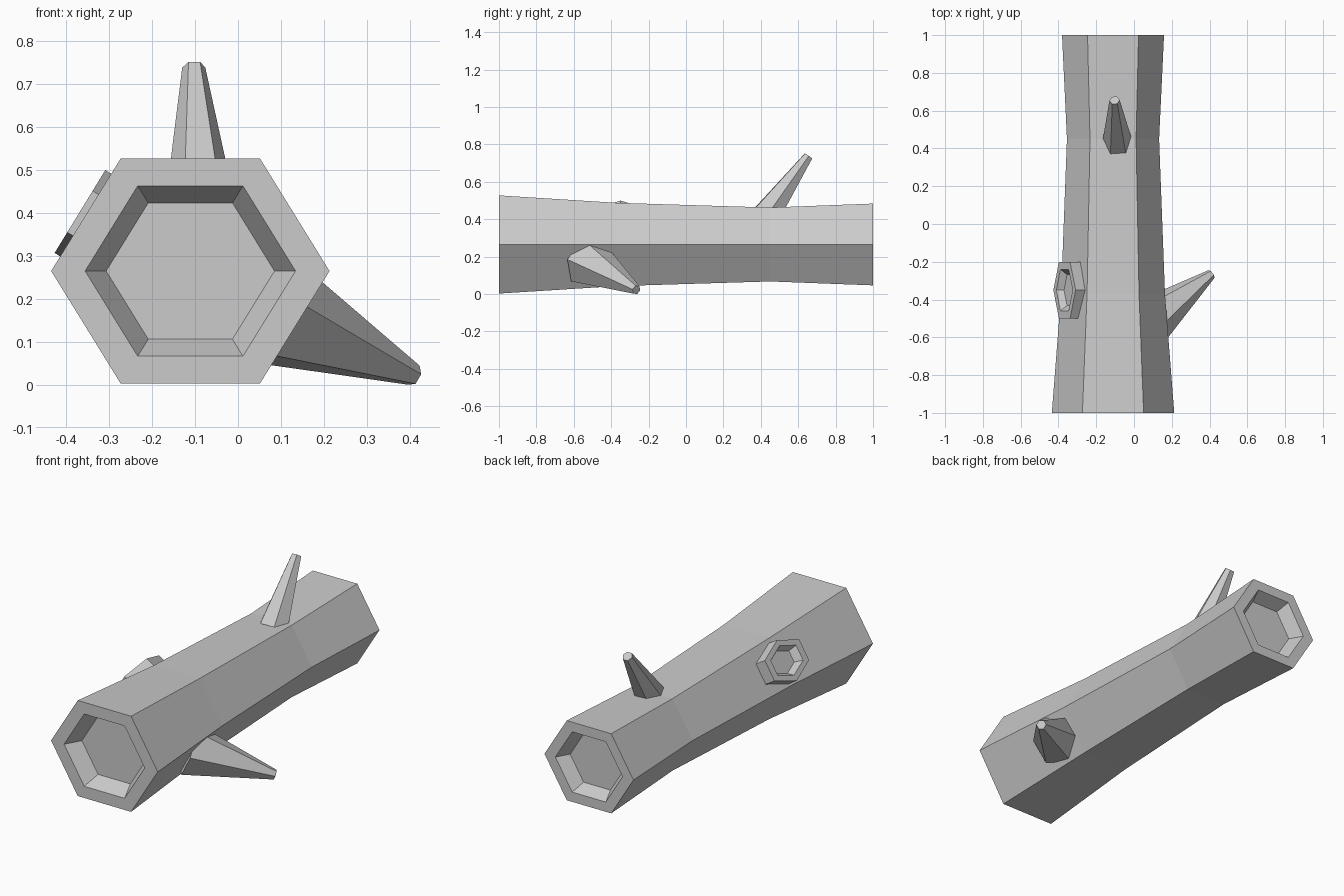
import bpy, bmesh, math
from mathutils import Vector

if "Cube" in bpy.data.objects:
    bpy.data.objects.remove(bpy.data.objects["Cube"])


def hex_loft(name, rings, u, v, roll=0.0):
    """Skin hexagonal rings (centre, radius along u, radius along v), capped at both ends."""
    bm = bmesh.new()
    loops = []
    for c, ru, rv in rings:
        loops.append([bm.verts.new(Vector(c)
                      + u * ru * math.cos(roll + i * math.pi / 3)
                      + v * rv * math.sin(roll + i * math.pi / 3)) for i in range(6)])
    for a, b in zip(loops, loops[1:]):
        for i in range(6):
            j = (i + 1) % 6
            bm.faces.new((a[i], a[j], b[j], b[i]))
    bm.faces.new(loops[0])
    bm.faces.new(loops[-1])
    bmesh.ops.recalc_face_normals(bm, faces=bm.faces)
    mesh = bpy.data.meshes.new(name)
    bm.to_mesh(mesh)
    bm.free()
    ob = bpy.data.objects.new(name, mesh)
    bpy.context.collection.objects.link(ob)
    return ob


def branch(name, base, tip, r0, r1, roll, sink=0.05):
    """Tapered six-sided branch, its root sunk a little into the trunk."""
    base, tip = Vector(base), Vector(tip)
    axis = (tip - base).normalized()
    side = axis.cross(Vector((0, 0, 1))).normalized()
    up = side.cross(axis)
    grow = (r0 - r1) / (tip - base).length * sink
    rings = [(base - axis * sink, r0 + grow, r0 + grow), (tip, r1, r1)]
    return hex_loft(name, rings, up, side, roll)


# Hollow-ended trunk along y: (y, radius)
profile = [(-0.915, 0.196), (-1, 0.245), (-1, 0.324), (-0.37, 0.275),
           (0.45, 0.244), (1, 0.27), (1, 0.204), (0.93, 0.163)]
hex_loft("log_trunk", [((-0.111, y, 0.2645), r, r * 0.935) for y, r in profile],
         Vector((1, 0, 0)), Vector((0, 0, 1)))

# Branches
branch("top_branch", (-0.09, 0.46, 0.465), (-0.103, 0.655, 0.738),
       0.074, 0.027, math.radians(30))
branch("side_branch", (0.105, -0.5, 0.157), (0.41, -0.265, 0.022),
       0.125, 0.026, math.radians(25))

# Cut-off stub with a recessed end on the upper left face
n = Vector((-0.853, 0, 0.522))
slope = Vector((0.522, 0, 0.853))
face = Vector((-0.368, -0.35, 0.403))
stub = [(-0.09, 1), (0, 1), (0, 0.73), (-0.035, 0.55)]
hex_loft("knot_stub", [(face + n * d, 0.113 * s, 0.173 * s) for d, s in stub],
         slope, Vector((0, 1, 0)))
